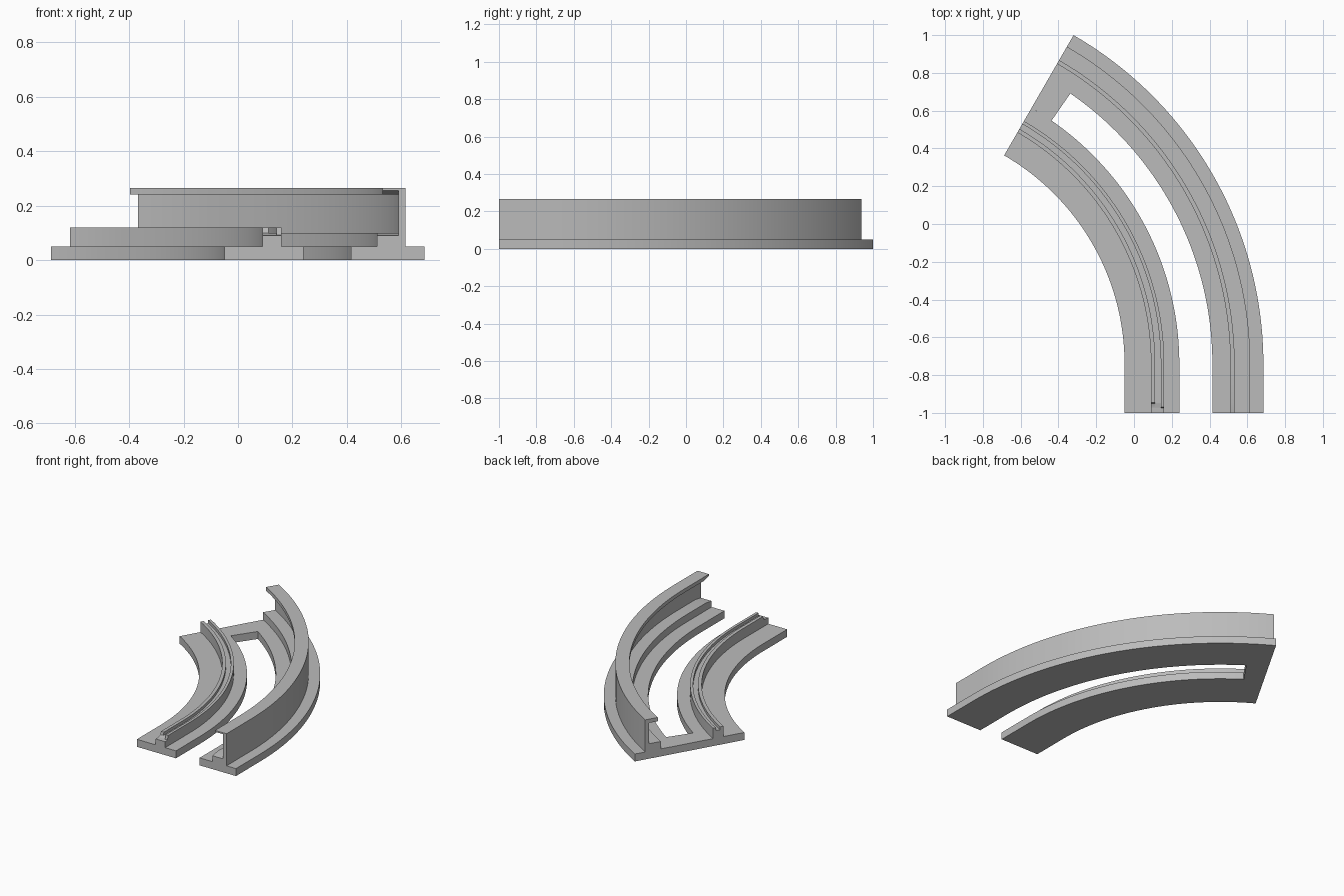
import bpy, bmesh, math

cube = bpy.data.objects.get("Cube")
if cube:
    bpy.data.objects.remove(cube, do_unlink=True)

# Single grey material
grey = bpy.data.materials.new("plain grey")
grey.use_nodes = True
grey.diffuse_color = (0.5, 0.5, 0.5, 1)
grey.node_tree.nodes["Principled BSDF"].inputs["Base Color"].default_value = (0.5, 0.5, 0.5, 1)

CX, CY = -1.325, -0.741      # centre of the bend
BEND = math.radians(60)
SLOT_END = math.radians(55.4)
STEPS = 40


def place(x, z, s):
    """Track point: negative s is a straight lead-in distance, positive s an angle."""
    if s <= 0:
        return (x, CY + s, z)
    r = x - CX
    return (CX + r * math.cos(s), CY + r * math.sin(s), z)


def sweep(name, sections):
    """Skin a closed profile through (station, profile) pairs and cap both ends."""
    bm = bmesh.new()
    rings = [[bm.verts.new(place(x, z, s)) for x, z in prof] for s, prof in sections]
    for a, b in zip(rings, rings[1:]):
        n = len(a)
        for i in range(n):
            j = (i + 1) % n
            bm.faces.new((a[i], a[j], b[j], b[i]))
    bm.faces.new(rings[0])
    bm.faces.new(rings[-1])
    bmesh.ops.recalc_face_normals(bm, faces=bm.faces)
    mesh = bpy.data.meshes.new(name)
    bm.to_mesh(mesh)
    bm.free()
    mesh.materials.append(grey)
    ob = bpy.data.objects.new(name, mesh)
    bpy.context.collection.objects.link(ob)
    bpy.ops.object.select_all(action='DESELECT')
    ob.select_set(True)
    bpy.context.view_layer.objects.active = ob
    bpy.ops.object.shade_smooth_by_angle(angle=math.radians(30))
    return ob


def arc(prof, start=0.0, steps=STEPS):
    return [(start + (BEND - start) * i / steps, prof) for i in range(steps + 1)]


def outer_profile(tread, lip):
    """Foot, tread, tall wall and inward top lip."""
    return [(0.415, 0), (0.685, 0), (0.685, 0.05), (0.615, 0.05), (0.615, 0.265),
            (0.53, 0.265), (0.53, lip), (0.59, lip), (0.59, tread),
            (0.51, tread), (0.51, 0.05), (0.415, 0.05)]


def inner_profile(floor, left, right):
    """Foot and raised guide with a groove between two ridges."""
    return [(-0.05, 0), (0.24, 0), (0.24, 0.05), (0.16, 0.05), (0.16, right),
            (0.142, right), (0.142, floor), (0.112, floor), (0.112, left),
            (0.09, left), (0.09, 0.05), (-0.05, 0.05)]


FRONT = -1 - CY

# Outer rail with a flared mouth at the front
rail = outer_profile(0.1, 0.24)
sweep("outer_rail", [(FRONT, outer_profile(0.09, 0.255)), (FRONT + 0.06, rail)] + arc(rail))

# Inner rail with ridges that rise just behind the front
guide = inner_profile(0.1, 0.12, 0.12)
sweep("inner_rail", [(FRONT, inner_profile(0.09, 0.0901, 0.0901)),
                     (FRONT + 0.025, inner_profile(0.092, 0.0921, 0.0921)),
                     (FRONT + 0.03, inner_profile(0.092, 0.0921, 0.12)),
                     (FRONT + 0.05, inner_profile(0.1, 0.1001, 0.12)),
                     (FRONT + 0.055, guide)] + arc(guide))

# Flat bar joining the rails at the far end
bar = [(0.24, 0), (0.415, 0), (0.415, 0.05), (0.24, 0.05)]
sweep("end_bar", arc(bar, SLOT_END, 4))
